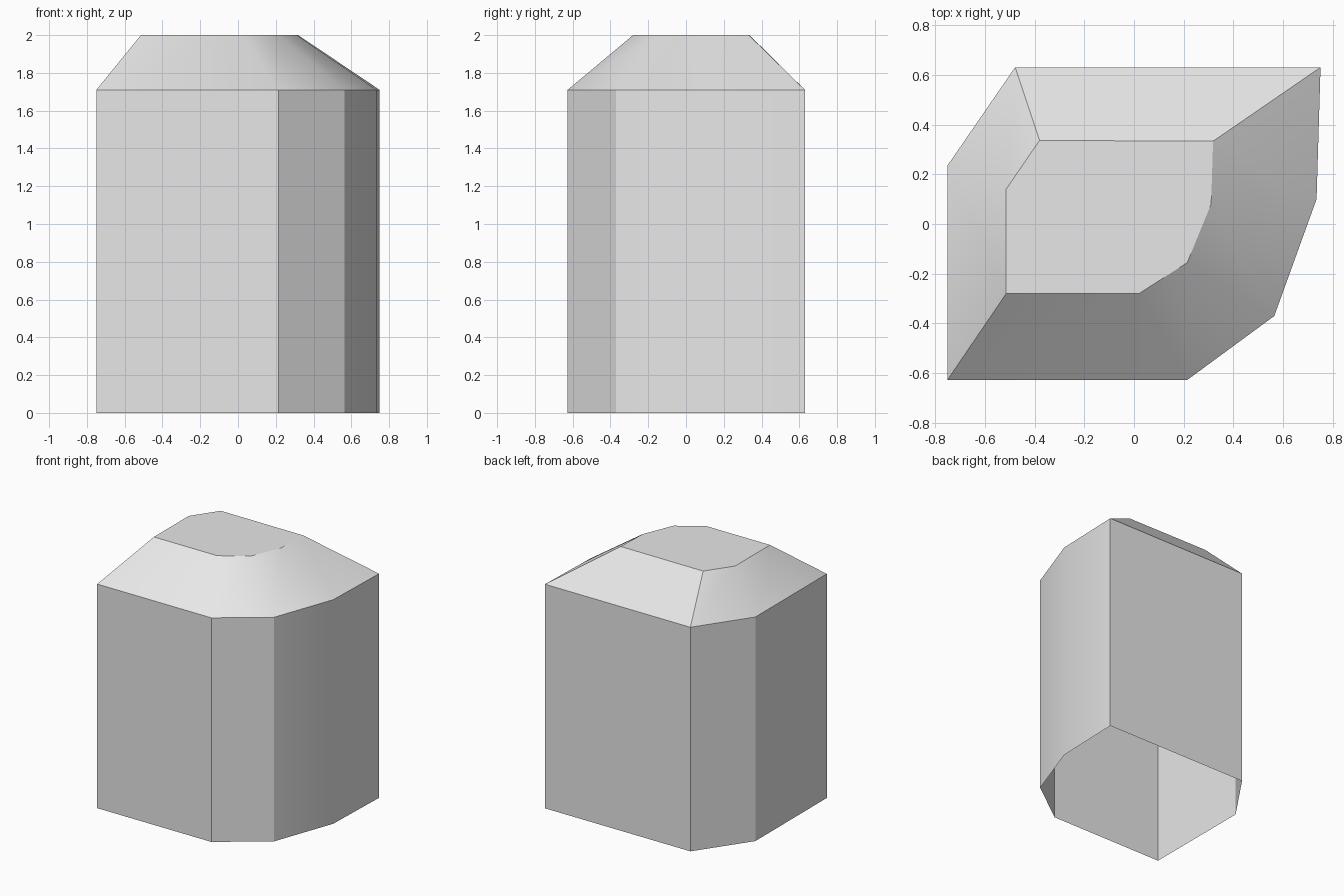
import bpy
import bmesh
import math

cube = bpy.data.objects.get("Cube")
if cube:
    bpy.data.objects.remove(cube, do_unlink=True)

# Plain grey surface
grey = bpy.data.materials.new("light_grey")
grey.use_nodes = True
colour = (0.8, 0.8, 0.8, 1)
grey.diffuse_color = colour
grey.node_tree.nodes["Principled BSDF"].inputs["Base Color"].default_value = colour

# Matching plan outlines, anticlockwise from the front corner
EAVES = [(-0.75, -0.627), (0.214, -0.627), (0.564, -0.37), (0.734, 0.1),
         (0.75, 0.63), (-0.478, 0.63), (-0.75, 0.235)]
CROWN = [(-0.514, -0.28), (0.02, -0.28), (0.214, -0.155), (0.31, 0.08),
         (0.318, 0.333), (-0.38, 0.336), (-0.514, 0.14)]
EAVES_Z, CROWN_Z = 1.71, 2.0


def ring(bm, outline, z):
    return [bm.verts.new((x, y, z)) for x, y in outline]


def bridge(bm, lower, upper):
    for i in range(len(lower)):
        j = (i + 1) % len(lower)
        bm.faces.new((lower[i], lower[j], upper[j], upper[i]))


def finish(name, bm):
    mesh = bpy.data.meshes.new(name)
    bm.to_mesh(mesh)
    bm.free()
    mesh.materials.append(grey)
    obj = bpy.data.objects.new(name, mesh)
    bpy.context.collection.objects.link(obj)
    bpy.ops.object.select_all(action='DESELECT')
    obj.select_set(True)
    bpy.context.view_layer.objects.active = obj
    bpy.ops.object.shade_smooth_by_angle(angle=math.radians(30))


# Outer walls, open underneath
bm = bmesh.new()
bridge(bm, ring(bm, EAVES, 0), ring(bm, EAVES, EAVES_Z))
finish("walls", bm)

# Sloping roof with a flat crown
bm = bmesh.new()
crown = ring(bm, CROWN, CROWN_Z)
bridge(bm, ring(bm, EAVES, EAVES_Z), crown)
bm.faces.new(crown)
finish("roof", bm)
